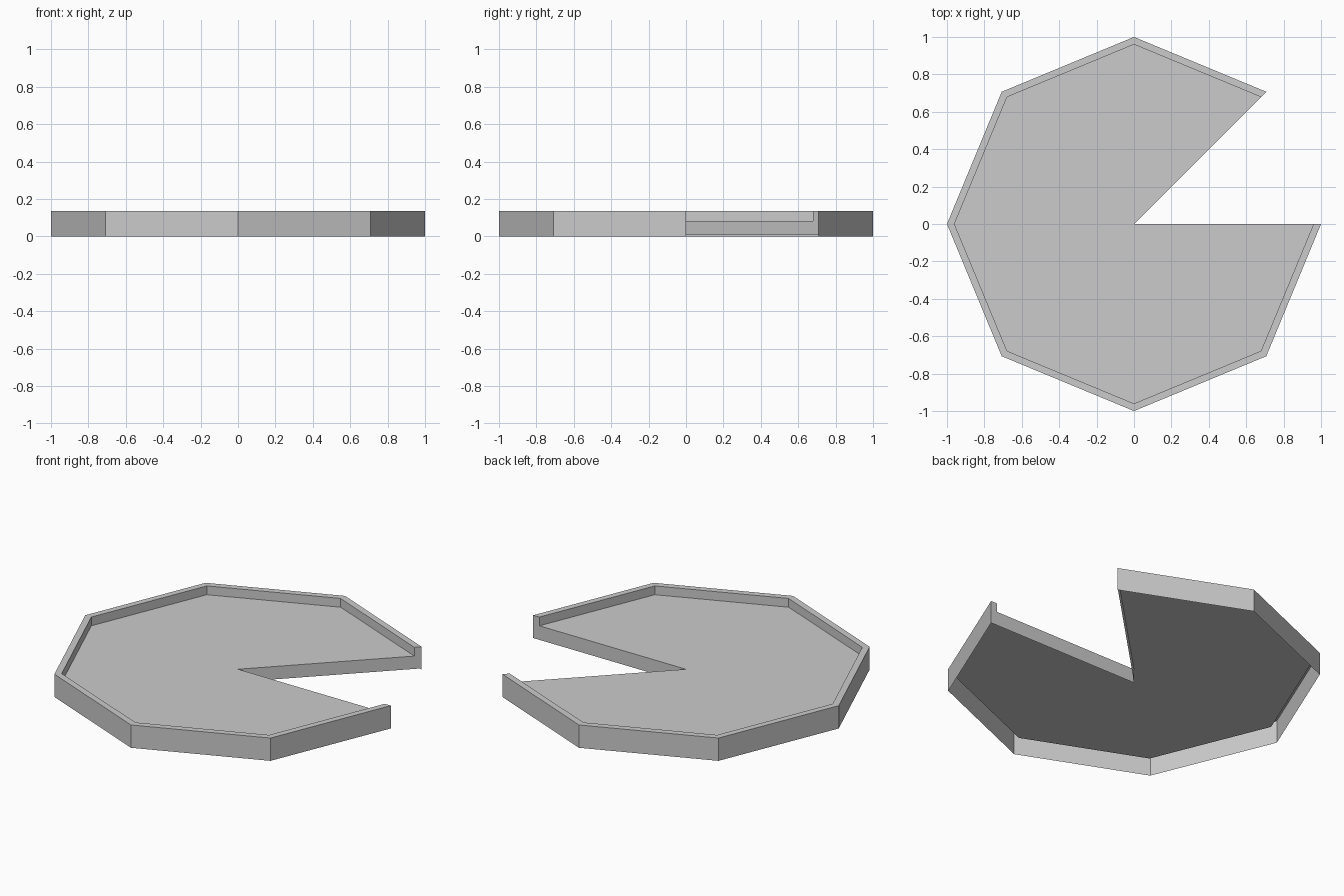
import bpy, bmesh, math

cube = bpy.data.objects.get("Cube")
if cube:
    bpy.data.objects.remove(cube, do_unlink=True)

RIM_OUT, RIM_IN = 1.0, 0.96
TOP, FLOOR = 0.135, 0.083
CUT_FOOT = 0.007

grey = bpy.data.materials.new("light grey")
grey.use_nodes = True
colour = (0.6, 0.6, 0.6, 1)
grey.diffuse_color = colour
grey.node_tree.nodes["Principled BSDF"].inputs["Base Color"].default_value = colour

# Octagon corners, leaving one wedge open
angles = [math.radians(45 * i) for i in range(1, 9)]


def at(angle, radius, z):
    return (radius * math.cos(angle), radius * math.sin(angle), z)


def make_part(name, polygons):
    bm = bmesh.new()
    for polygon in polygons:
        bm.faces.new([bm.verts.new(p) for p in polygon])
    bmesh.ops.remove_doubles(bm, verts=bm.verts, dist=0.0001)
    mesh = bpy.data.meshes.new(name)
    bm.to_mesh(mesh)
    bm.free()
    mesh.materials.append(grey)
    obj = bpy.data.objects.new(name, mesh)
    bpy.context.collection.objects.link(obj)


# Hollow rim: outer wall, flat top and inner wall, open underneath
section = [(RIM_OUT, 0), (RIM_OUT, TOP), (RIM_IN, TOP), (RIM_IN, FLOOR)]
make_part("rim", [
    [at(a, *p), at(b, *p), at(b, *q), at(a, *q)]
    for a, b in zip(angles, angles[1:])
    for p, q in zip(section, section[1:])])

# Thin floor sheet as a fan of sectors
make_part("floor", [
    [(0, 0, FLOOR), at(a, RIM_IN, FLOOR), at(b, RIM_IN, FLOOR)]
    for a, b in zip(angles, angles[1:])])


# Walls closing the two sides of the wedge
def cut_wall(name, angle, foot, flip):
    outline = [(0, foot), (RIM_OUT, foot), (RIM_OUT, TOP),
               (RIM_IN, TOP), (RIM_IN, FLOOR), (0, FLOOR)]
    points = [at(angle, *p) for p in outline]
    make_part(name, [points[::-1] if flip else points])


cut_wall("rear_cut_wall", angles[0], CUT_FOOT, False)
cut_wall("front_cut_wall", angles[-1], 0, True)
